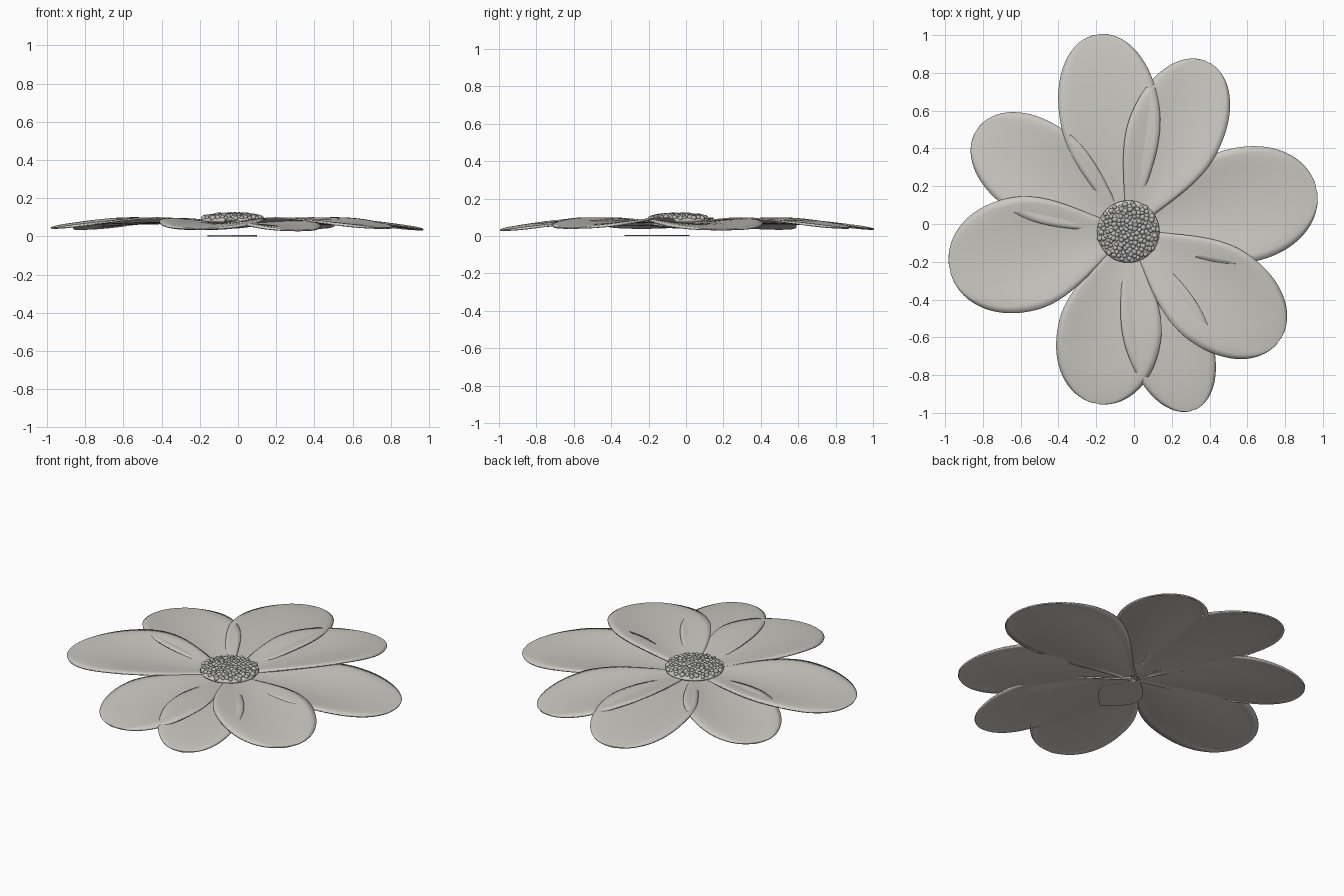
import bpy, bmesh, math, random
from mathutils import Matrix, Vector

random.seed(4)
if "Cube" in bpy.data.objects:
    bpy.data.objects.remove(bpy.data.objects["Cube"])

CENTRE = Vector((-0.03, -0.04, 0))


def material(name, rgb):
    m = bpy.data.materials.new(name)
    m.use_nodes = True
    m.diffuse_color = (*rgb, 1)
    m.node_tree.nodes["Principled BSDF"].inputs["Base Color"].default_value = (*rgb, 1)
    return m


PETAL = material("warm_grey", (0.6, 0.58, 0.54))
BEAD = material("bead_grey", (0.5, 0.5, 0.48))


def finish(name, bm, mat):
    bmesh.ops.recalc_face_normals(bm, faces=bm.faces)
    mesh = bpy.data.meshes.new(name)
    bm.to_mesh(mesh)
    bm.free()
    mesh.materials.append(mat)
    mesh.shade_smooth()
    ob = bpy.data.objects.new(name, mesh)
    bpy.context.collection.objects.link(ob)
    return ob


def half_width(t):
    # narrow claw, broad blade, rounded tip
    if t < 0.6:
        return 0.1 + 0.9 * math.sin(math.pi / 2 * t / 0.6) ** 1.3
    return max(0.0, 1 - ((t - 0.6) / 0.4) ** 2.2) ** 0.5


def blade(name, origin, angle, length, width, height, rows=36, cols=16):
    """Thin cupped petal whose sides curl up along the middle of its length."""
    bm = bmesh.new()
    grid = []
    for i in range(rows + 1):
        t = math.sin(math.pi / 2 * i / rows) * 0.9995
        row = []
        for j in range(cols + 1):
            s = 2 * j / cols - 1
            cup = 0.036 * math.sin(math.pi * t) ** 1.5 * s * s
            rim = 0.012 * max(abs(s) ** 8, t ** 12)
            z = height + 0.012 * math.sin(math.pi * t) - 0.012 * t + cup - rim
            row.append(bm.verts.new((t * length, s * width * half_width(t), z)))
        grid.append(row)
    for a, b in zip(grid, grid[1:]):
        for j in range(cols):
            bm.faces.new((a[j], b[j], b[j + 1], a[j + 1]))
    bm.transform(Matrix.Translation(origin) @ Matrix.Rotation(math.radians(angle), 4, "Z"))
    ob = finish(name, bm, PETAL)
    solid = ob.modifiers.new("thickness", "SOLIDIFY")
    solid.thickness = 0.008
    solid.offset = 0
    return ob


# Petals: angle, length, half width, base height
petals = [
    (99, 1.055, 0.265, 0.060), (65, 0.99, 0.25, 0.066),
    (13, 1.02, 0.305, 0.058), (-36, 0.985, 0.275, 0.066),
    (-70, 1.005, 0.225, 0.054), (-100.5, 0.925, 0.275, 0.062),
    (192, 0.965, 0.305, 0.066), (146, 0.965, 0.255, 0.061),
]
for k, p in enumerate(petals):
    blade(f"petal_{k + 1}", CENTRE, *p)

# Domed flower centre
DOME_R, DOME_Z, DOME_H = 0.165, 0.083, 0.03
bm = bmesh.new()
bmesh.ops.create_uvsphere(bm, u_segments=40, v_segments=16, radius=1)
bm.transform(Matrix.Translation(CENTRE + Vector((0, 0, DOME_Z)))
             @ Matrix.Diagonal((DOME_R, DOME_R, DOME_H, 1)))
finish("flower_centre", bm, PETAL)

# Seed beads spiralling over the dome
bm = bmesh.new()
COUNT = 150
for k in range(COUNT):
    f = math.sqrt((k + 0.5) / COUNT)
    r = f * 0.155
    a = k * 2.39996 + random.uniform(-0.08, 0.08)
    z = DOME_Z + DOME_H * math.sqrt(1 - (r / DOME_R) ** 2)
    pos = CENTRE + Vector((r * math.cos(a), r * math.sin(a), z))
    bmesh.ops.create_icosphere(bm, subdivisions=2, radius=random.uniform(0.011, 0.016),
                               matrix=Matrix.Translation(pos))
finish("seed_beads", bm, BEAD)

# Small pointed leaf lying underneath
bm = bmesh.new()
outline = []
STEPS = 12
for side in (1, -1):
    for i in range(STEPS):
        t = i / STEPS if side > 0 else 1 - i / STEPS
        outline.append(bm.verts.new((side * 0.13 * math.sin(math.pi * t) - 0.03, 0.02 - 0.35 * t, 0)))
face = bm.faces.new(outline)
top = bmesh.ops.extrude_face_region(bm, geom=[face])
for v in top["geom"]:
    if isinstance(v, bmesh.types.BMVert):
        v.co.z += 0.006
leaf = finish("under_leaf", bm, PETAL)
leaf.data.shade_flat()
